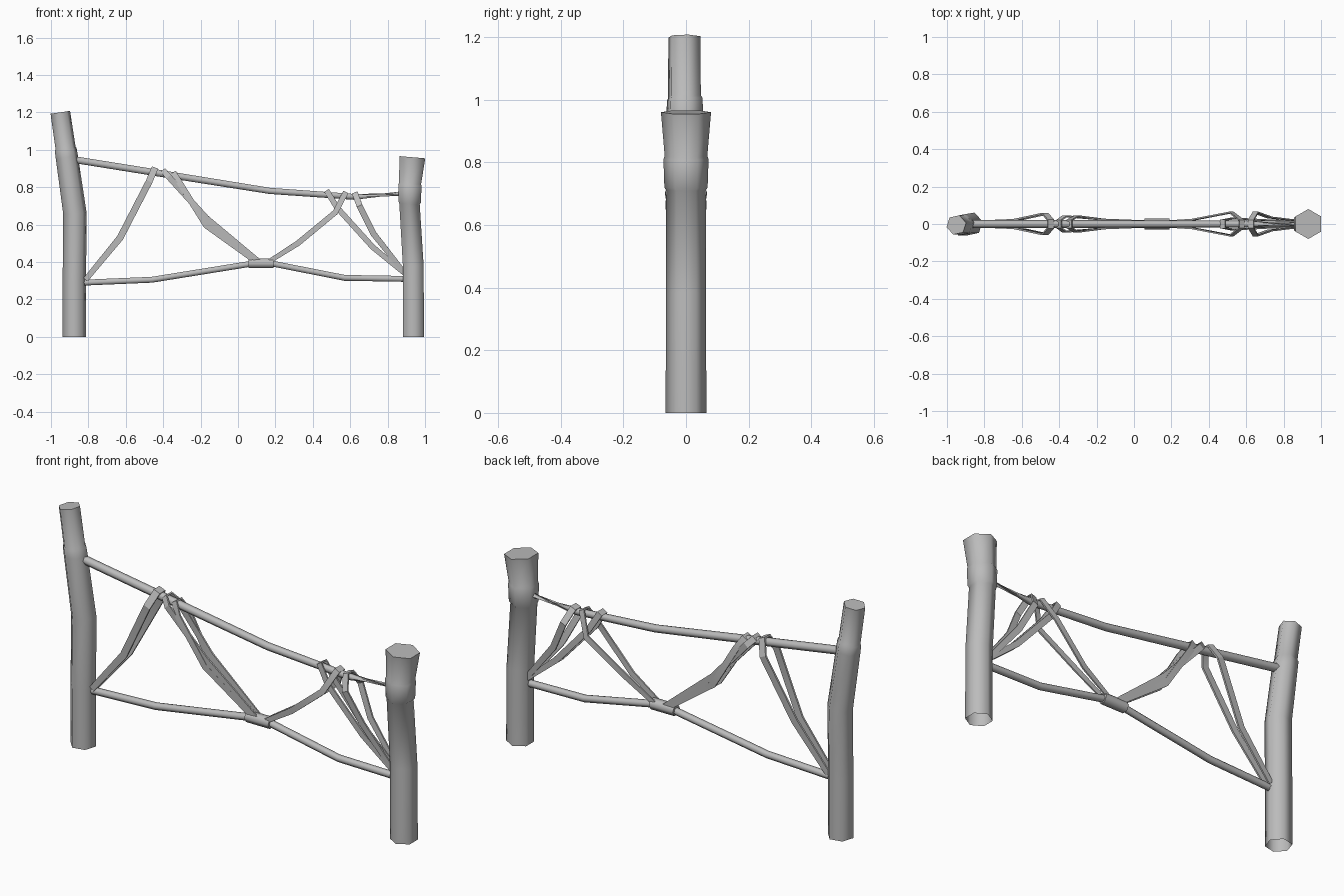
import bpy, bmesh, math
from mathutils import Vector

if "Cube" in bpy.data.objects:
    bpy.data.objects.remove(bpy.data.objects["Cube"])

grey = bpy.data.materials.new("weathered grey")
grey.use_nodes = True
COLOUR = (0.5, 0.5, 0.5, 1)
grey.diffuse_color = COLOUR
grey.node_tree.nodes["Principled BSDF"].inputs["Base Color"].default_value = COLOUR

Y = Vector((0, 1, 0))
RAIL = Vector((1, 0, -0.12)).normalized()


def ngon(n, turn=0):
    return [(math.cos(math.tau * i / n + turn), math.sin(math.tau * i / n + turn)) for i in range(n)]


def sweep(name, path, profile, sizes, caps=(True, True), angle=35, sag=0):
    """Carry a closed profile along a path that stays near the xz plane."""
    pts = [Vector(p) for p in path]
    bm = bmesh.new()
    rings = []
    for i, p in enumerate(pts):
        a, b = pts[max(i - 1, 0)], pts[min(i + 1, len(pts) - 1)]
        t = (p - a).normalized() + (b - p).normalized()
        t.normalize()
        w = t.cross(Y)
        w = RAIL.copy() if w.length < 0.3 else w.normalized()
        if w.x < 0:
            w = -w
        n = t.cross(w).normalized()
        rings.append([bm.verts.new(p + (w * u + n * v) * sizes[i]) for u, v in profile])
    k = len(profile)
    for r, s in zip(rings, rings[1:]):
        for j in range(k):
            bm.faces.new((r[j], r[(j + 1) % k], s[(j + 1) % k], s[j]))
    if caps[0]:
        bm.faces.new(rings[0][::-1])
    if caps[1]:
        bm.faces.new(rings[-1])
    bmesh.ops.recalc_face_normals(bm, faces=bm.faces)
    me = bpy.data.meshes.new(name)
    bm.to_mesh(me)
    bm.free()
    me.materials.append(grey)
    ob = bpy.data.objects.new(name, me)
    bpy.context.collection.objects.link(ob)
    bpy.ops.object.select_all(action="DESELECT")
    ob.select_set(True)
    bpy.context.view_layer.objects.active = ob
    bpy.ops.object.shade_smooth_by_angle(angle=math.radians(angle))
    return ob


def post(name, rings, turn):
    # hollow underneath, closed on top
    sweep(name, [(x, y, z) for x, y, z, r in rings], ngon(6, turn),
          [r for x, y, z, r in rings], caps=(False, True), angle=65)


# Posts
post("right_side_post", [(-.875, 0, 0, .064), (-.875, 0, .3, .064), (-.872, 0, .66, .064),
                         (-.915, -.004, .96, .061), (-.921, -.004, 1.0, .06),
                         (-.922, -.005, 1.01, .055), (-.95, -.005, 1.2, .054)], math.radians(12))
post("left_side_post", [(.938, 0, 0, .065), (.937, 0, .38, .064), (.917, 0, .71, .063),
                        (.918, 0, .72, .069), (.919, 0, .81, .072),
                        (.92, 0, .82, .068), (.932, 0, .96, .08)], math.radians(30))

# Rails
top_rail = [(-.9, 0, .951), (-.45, 0, .879), (.17, 0, .78), (.62, 0, .748), (.92, 0, .768)]
low_rail = [(-.86, 0, .288), (-.46, 0, .305), (.08, 0, .392), (.18, 0, .392), (.57, 0, .315), (.92, 0, .309)]
sweep("top_rail", top_rail, ngon(6, math.pi / 6), [.021, .021, .019, .018, .017], angle=65)
sweep("lower_rail", low_rail, ngon(6, math.pi / 6), [.018] * 6, angle=65)
sweep("rail_binding", [(.055, 0, .393), (.19, 0, .393)], ngon(6, math.pi / 6), [.029] * 2, angle=65)


# Straps: a ribbon up the front, over the top rail and down the back
def strap(name, side, crest, width):
    ribbon = [(-.5, -.14), (.5, -.14), (.5, .14), (-.5, .14)]
    x, z = crest
    front = [(px, -py, pz) for px, py, pz in side] + [(x, -.02, z)]
    path = front + [(px, -py, pz) for px, py, pz in front[::-1]]
    sizes = [width * .8] + [width] * (len(path) - 2) + [width * .8]
    sweep(name, path, ribbon, sizes, angle=30)


strap("strap_outer_right", [(-.815, .015, .305), (-.63, .022, .53), (-.475, .055, .83)], (-.445, .901), .036)
strap("strap_middle_right", [(.11, .014, .405), (-.17, .024, .635), (-.37, .042, .855)], (-.4, .888), .032)
strap("strap_inner_right", [(.09, .014, .405), (-.17, .024, .595), (-.31, .042, .82)], (-.345, .876), .032)
strap("strap_inner_left", [(.17, .015, .405), (.32, .024, .5), (.52, .062, .665)], (.575, .771), .03)
strap("strap_middle_left", [(.9, .015, .33), (.72, .02, .48), (.53, .03, .69)], (.475, .78), .03)
strap("strap_outer_left", [(.9, .015, .33), (.725, .035, .55), (.65, .062, .7)], (.625, .768), .032)
